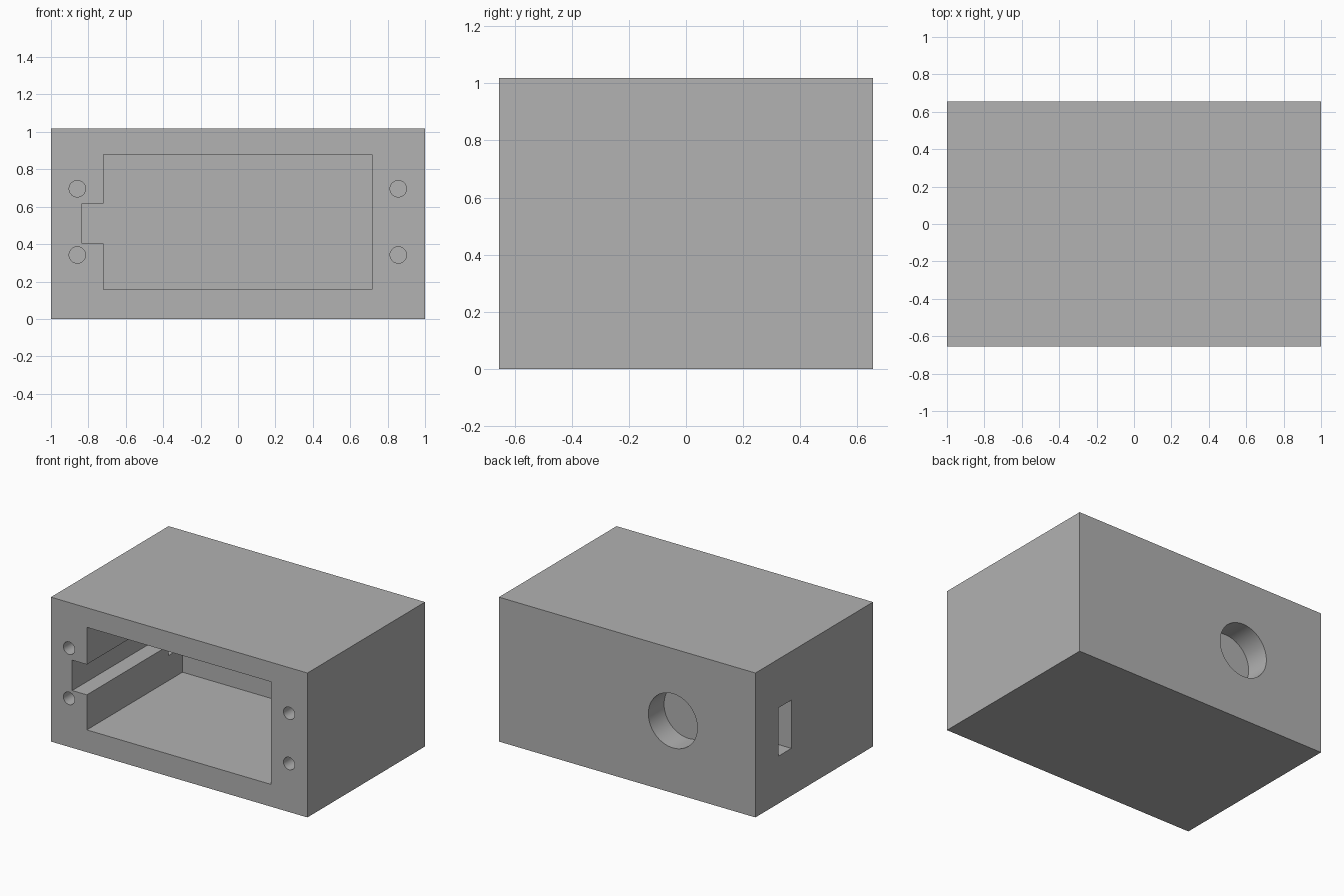
import bpy
from math import pi, radians

if "Cube" in bpy.data.objects:
    bpy.data.objects.remove(bpy.data.objects["Cube"], do_unlink=True)

WIDTH, DEPTH, HEIGHT = 2.0, 1.31, 1.018
FRONT, BACK = -DEPTH / 2, DEPTH / 2
MID_Z = HEIGHT / 2

grey = bpy.data.materials.new("plain_grey")
grey.use_nodes = True
grey.diffuse_color = (0.445, 0.445, 0.445, 1)
grey.node_tree.nodes["Principled BSDF"].inputs["Base Color"].default_value = grey.diffuse_color


def box(name, x, y, z):
    """Box spanning the given (low, high) ranges."""
    spans = (x, y, z)
    bpy.ops.mesh.primitive_cube_add(size=1, location=[(a + b) / 2 for a, b in spans])
    ob = bpy.context.object
    ob.name = name
    ob.scale = [b - a for a, b in spans]
    bpy.ops.object.transform_apply(location=True, rotation=True, scale=True)
    ob.data.materials.append(grey)
    return ob


def bore(name, x, z, radius, y, sides):
    """Cylinder along y between the given ends."""
    bpy.ops.mesh.primitive_cylinder_add(
        vertices=sides, radius=radius, depth=y[1] - y[0],
        location=(x, (y[0] + y[1]) / 2, z), rotation=(pi / 2, 0, 0))
    ob = bpy.context.object
    ob.name = name
    bpy.ops.object.transform_apply(location=True, rotation=True, scale=True)
    ob.data.materials.append(grey)
    return ob


def cut(target, cutter):
    """Subtract the cutter and throw it away."""
    mod = target.modifiers.new(cutter.name, 'BOOLEAN')
    mod.operation = 'DIFFERENCE'
    mod.solver = 'EXACT'
    mod.object = cutter
    bpy.ops.object.select_all(action='DESELECT')
    target.select_set(True)
    bpy.context.view_layer.objects.active = target
    bpy.ops.object.modifier_apply(modifier=mod.name)
    bpy.data.objects.remove(cutter, do_unlink=True)


# Solid block
housing = box("housing", (-WIDTH / 2, WIDTH / 2), (FRONT, BACK), (0, HEIGHT))

# Main cavity, open at the front, with a cable channel along its -x wall
OVER = 0.1
CAVITY_BACK = 0.41
cut(housing, box("cavity", (-0.72, 0.717), (FRONT - OVER, CAVITY_BACK), (0.157, 0.88)))
cut(housing, box("channel", (-0.834, -0.6), (FRONT - OVER, CAVITY_BACK), (0.404, 0.618)))

# Rectangular port through the -x wall into the cavity
cut(housing, box("side_port", (-WIDTH / 2 - OVER, -0.6), (0.255, 0.4), (0.334, 0.674)))

# Blind round socket in the back
cut(housing, bore("back_socket", -0.356, MID_Z, 0.191, (BACK - 0.175, BACK + OVER), 64))

# Four screw holes in the front rim
for x in (-0.859, 0.857):
    for dz in (-0.177, 0.177):
        cut(housing, bore("screw_hole", x, MID_Z + 0.01 + dz, 0.044,
                          (FRONT - OVER, FRONT + 0.3), 32))

# Smooth bores, crisp edges
housing.select_set(True)
bpy.context.view_layer.objects.active = housing
bpy.ops.object.shade_smooth_by_angle(angle=radians(30))
